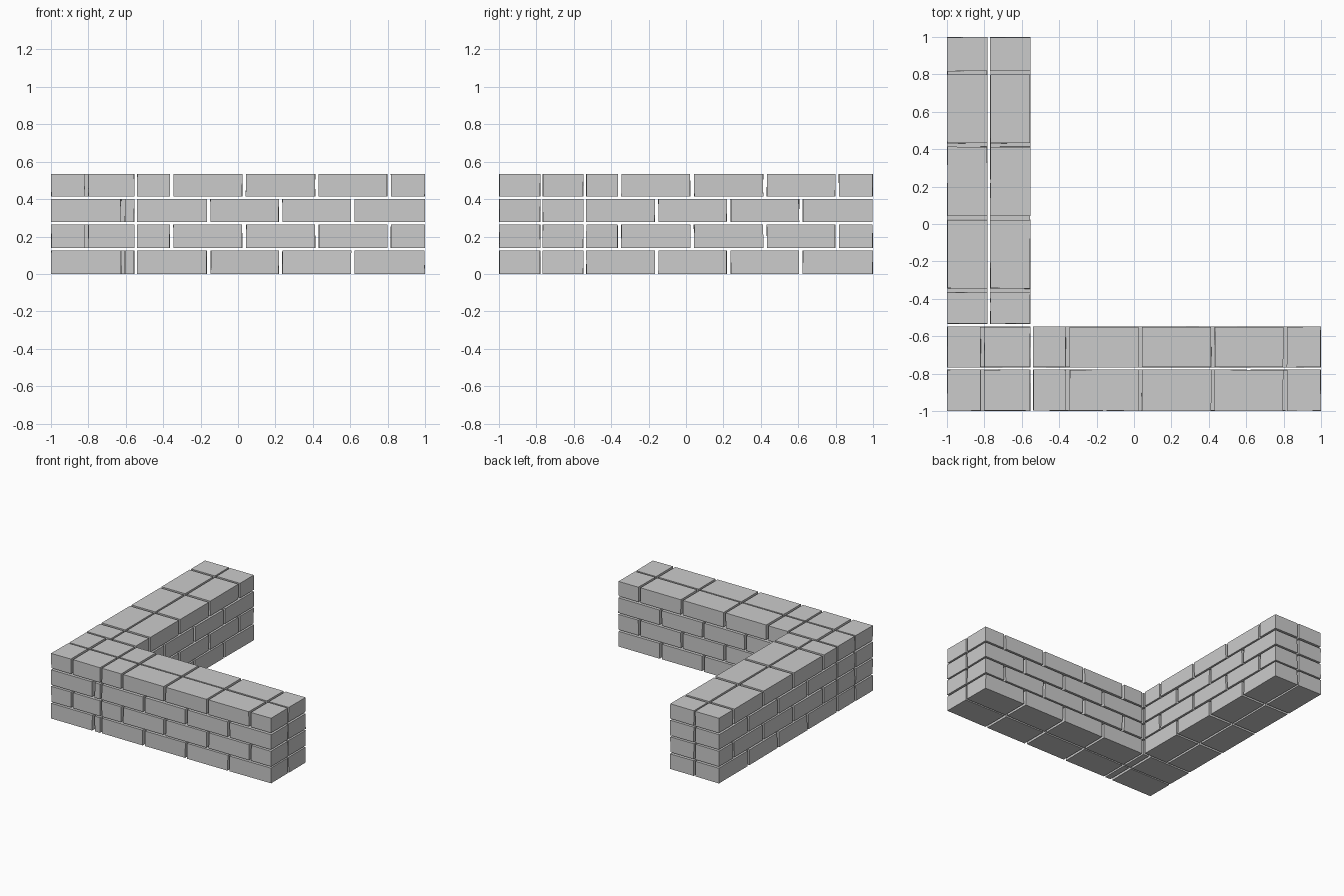
import bpy, bmesh, random
from mathutils import Vector

if "Cube" in bpy.data.objects:
    bpy.data.objects.remove(bpy.data.objects["Cube"])

random.seed(4)
stone = bpy.data.materials.new("grey stone")
stone.diffuse_color = (0.6, 0.6, 0.6, 1)
stone.use_nodes = True
stone.node_tree.nodes["Principled BSDF"].inputs["Base Color"].default_value = stone.diffuse_color

GAP = 0.008                                   # half of a mortar joint
ROWS = [(0.0, 0.125), (0.138, 0.264), (0.277, 0.4), (0.414, 0.535)]


def brick(bm, x, y, z):
    """One slightly irregular brick between the given ranges."""
    verts = bmesh.ops.create_cube(bm, size=1)["verts"]
    for v in verts:
        p = [r[0] if c < 0 else r[1] for c, r in zip(v.co, (x, y, z))]
        # worn corners, only ever pulled inwards
        for i in (0, 1):
            p[i] += random.uniform(0, 0.004) * (1 if v.co[i] < 0 else -1)
        v.co = Vector(p)


def courses(name, lanes, start, end, joints_even, joints_odd, along_x):
    """Running bond of two brick lanes, four courses high."""
    bm = bmesh.new()
    for row, z in enumerate(ROWS):
        joints = joints_odd if row % 2 else joints_even
        starts = [start] + [j + GAP for j in joints]
        ends = [j - GAP for j in joints] + [end]
        for span in zip(starts, ends):
            for lane in lanes:
                x, y = (span, lane) if along_x else (lane, span)
                brick(bm, x, y, z)
    mesh = bpy.data.meshes.new(name)
    bm.to_mesh(mesh)
    bm.free()
    mesh.materials.append(stone)
    bpy.context.collection.objects.link(bpy.data.objects.new(name, mesh))


front_lanes = [(-1.0, -0.777), (-0.768, -0.547)]
side_lanes = [(-1.0, -0.782), (-0.77, -0.553)]
long_joints = [-0.157, 0.228, 0.614]          # first and third course
short_joints = [-0.355, 0.033, 0.422, 0.808]  # second and fourth course

# corner block, front wing and side wing of the wall
courses("corner_bricks", front_lanes, -1.0, -0.553, [-0.615], [-0.81], True)
courses("front_wall_bricks", front_lanes, -0.541, 1.0, long_joints, short_joints, True)
courses("side_wall_bricks", side_lanes, -0.535, 1.0, long_joints, short_joints, False)
